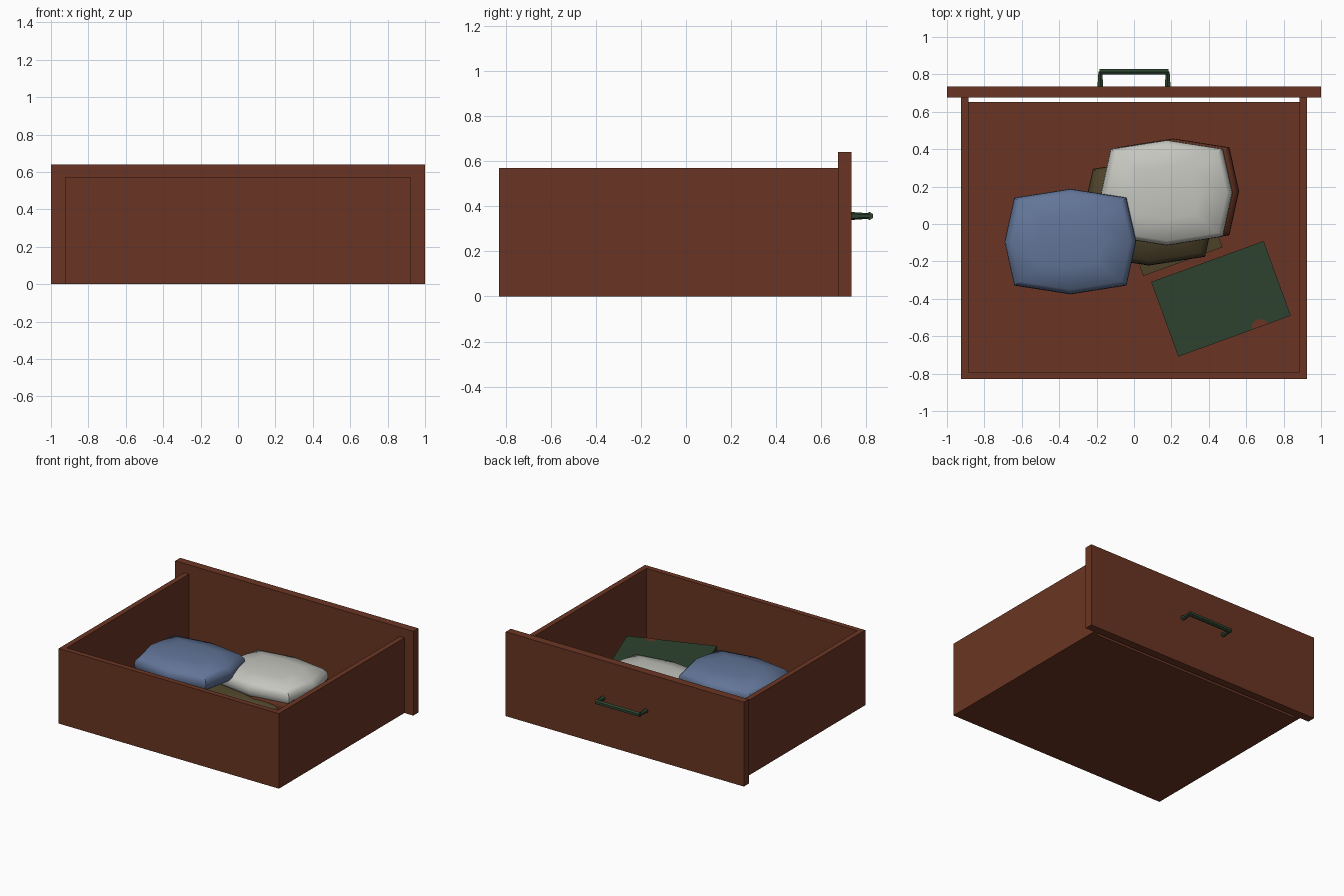
import bpy, bmesh, math
from mathutils import Matrix, Vector

if "Cube" in bpy.data.objects:
    bpy.data.objects.remove(bpy.data.objects["Cube"])


def material(name, rgb):
    def lin(c):
        c /= 255
        return c / 12.92 if c < 0.04045 else ((c + 0.055) / 1.055) ** 2.4
    m = bpy.data.materials.new(name)
    m.diffuse_color = (*[lin(c) for c in rgb], 1)
    m.use_nodes = True
    m.node_tree.nodes["Principled BSDF"].inputs["Base Color"].default_value = m.diffuse_color
    return m


WOOD = material("brown wood", (106, 53, 35))
GREEN = material("dark green", (45, 66, 46))
BLUE = material("blue cloth", (98, 117, 152))
WHITE = material("off white cloth", (198, 198, 192))
OLIVE = material("olive brown", (77, 66, 42))


def finish(name, bm, mat, smooth=None):
    bmesh.ops.recalc_face_normals(bm, faces=bm.faces)
    me = bpy.data.meshes.new(name)
    bm.to_mesh(me)
    bm.free()
    me.materials.append(mat)
    ob = bpy.data.objects.new(name, me)
    bpy.context.collection.objects.link(ob)
    if smooth:
        bpy.ops.object.select_all(action='DESELECT')
        ob.select_set(True)
        bpy.context.view_layer.objects.active = ob
        bpy.ops.object.shade_smooth_by_angle(angle=math.radians(smooth))
    return ob


def box(name, lo, hi, mat, turn=0):
    lo, hi = Vector(lo), Vector(hi)
    bm = bmesh.new()
    m = (Matrix.Translation((lo + hi) / 2) @ Matrix.Rotation(math.radians(turn), 4, 'Z')
         @ Matrix.Diagonal((*(hi - lo), 1)))
    bmesh.ops.create_cube(bm, size=1, matrix=m)
    return finish(name, bm, mat)


def slab(name, cx, cy, w, d, z0, z1, mat, turn):
    return box(name, (cx - w / 2, cy - d / 2, z0), (cx + w / 2, cy + d / 2, z1), mat, turn)


def rod(name, a, b, r1, r2, mat):
    a, b = Vector(a), Vector(b)
    bm = bmesh.new()
    rot = (b - a).to_track_quat('Z', 'Y').to_matrix().to_4x4()
    bmesh.ops.create_cone(bm, cap_ends=True, segments=6, radius1=r1, radius2=r2,
                          depth=(b - a).length, matrix=Matrix.Translation((a + b) / 2) @ rot)
    return finish(name, bm, mat)


def folded_cloth(name, cx, cy, cz, mat, h=0.085):
    """Soft eight-sided bundle made of stacked rings."""
    outline = [(0.30, 0.235), (0, 0.282), (-0.30, 0.235), (-0.352, 0),
               (-0.30, -0.235), (0, -0.282), (0.30, -0.235), (0.352, 0)]
    rings = [(0.5, -0.95), (0.91, -0.65), (0.99, -0.3), (1, 0),
             (0.99, 0.3), (0.91, 0.65), (0.5, 0.95)]
    bm = bmesh.new()
    loops = [[bm.verts.new((cx + x * s, cy + y * s, cz + z * h)) for x, y in outline]
             for s, z in rings]
    for a, b in zip(loops, loops[1:]):
        for i in range(8):
            j = (i + 1) % 8
            bm.faces.new((a[i], a[j], b[j], b[i]))
    for loop, z in ((loops[0], -1), (loops[-1], 1)):
        tip = bm.verts.new((cx, cy, cz + z * h))
        for i in range(8):
            bm.faces.new((loop[i], loop[(i + 1) % 8], tip))
    return finish(name, bm, mat, 50)


# Drawer carcass, with a narrow gap between base and face panel
for side, sx in (("left", -1), ("right", 1)):
    xs = sorted((sx * 0.925, sx * 0.885))
    box(side + "_wall", (xs[0], -0.83, 0), (xs[1], 0.675, 0.57), WOOD)
box("back_wall", (-0.885, -0.83, 0), (0.885, -0.79, 0.57), WOOD)
box("base", (-0.885, -0.79, 0), (0.885, 0.652, 0.03), WOOD)
box("face_panel", (-1, 0.675, 0), (1, 0.735, 0.64), WOOD)

# Pull handle
for sx in (-1, 1):
    rod("handle_post", (sx * 0.18, 0.73, 0.357), (sx * 0.18, 0.815, 0.357), 0.018, 0.012, GREEN)
rod("handle_bar", (-0.185, 0.814, 0.357), (0.185, 0.814, 0.357), 0.018, 0.018, GREEN)

# Books lying on the base
slab("green_book", 0.465, -0.40, 0.64, 0.425, 0.03, 0.185, GREEN, 20)
slab("olive_book", 0.21, -0.06, 0.45, 0.30, 0.03, 0.08, OLIVE, 20)

# Worn half-round patch on the green book cover
bm = bmesh.new()
t = math.radians(20)
edge = [(0.675 + 0.045 * math.cos(t + k * math.pi / 6),
         -0.548 + 0.04 * math.sin(t + k * math.pi / 6)) for k in range(7)]
bm.faces.new([bm.verts.new((x, y, 0.187)) for x, y in edge])
finish("cover_patch", bm, WOOD)

# Pile of folded cloth
folded_cloth("olive_cloth", 0.08, 0.06, 0.14, OLIVE)
folded_cloth("brown_cloth", 0.21, 0.175, 0.19, WOOD)
folded_cloth("white_cloth", 0.175, 0.167, 0.265, WHITE)
folded_cloth("blue_cloth", -0.34, -0.094, 0.335, BLUE)
